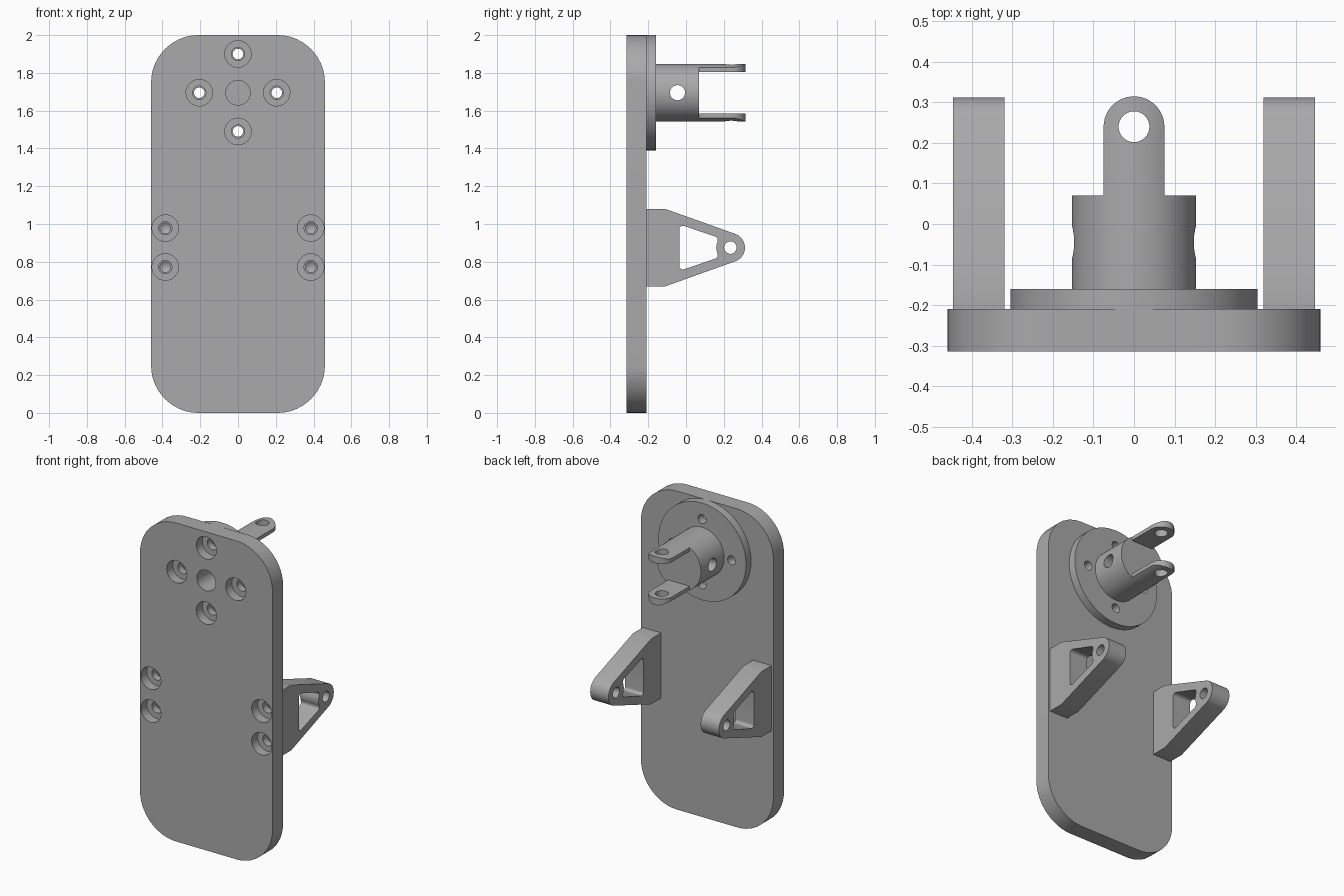
import bpy, bmesh, math
from mathutils import Vector

cube = bpy.data.objects.get("Cube")
if cube:
    bpy.data.objects.remove(cube, do_unlink=True)

grey = bpy.data.materials.new("plain grey")
grey.use_nodes = True
tone = (0.4, 0.4, 0.4, 1)
grey.diffuse_color = tone
grey.node_tree.nodes["Principled BSDF"].inputs["Base Color"].default_value = tone

# Maps outline coordinates (u, v) and depth d to space for each extrusion axis
AXES = {"x": lambda u, v, d: (d, u, v),
        "y": lambda u, v, d: (u, d, v),
        "z": lambda u, v, d: (u, v, d)}


def arc(u, v, r, start=0, sweep=360, n=48):
    count = n if sweep == 360 else n + 1
    angles = [math.radians(start + sweep * i / n) for i in range(count)]
    return [(u + r * math.cos(a), v + r * math.sin(a)) for a in angles]


def rounded(corners, r, n=6):
    """Round every corner of a convex outline."""
    out = []
    for i, c in enumerate(corners):
        p = Vector(c)
        a = (Vector(corners[i - 1]) - p).normalized()
        b = (Vector(corners[(i + 1) % len(corners)]) - p).normalized()
        half = a.angle(b) / 2
        centre = p + (a + b).normalized() * r / math.sin(half)
        reach = r / math.tan(half)
        s, e = p + a * reach - centre, p + b * reach - centre
        for k in range(n + 1):
            d = s.lerp(e, k / n).normalized() * r
            out.append(tuple(centre + d))
    return out


def prism(name, outline, axis, lo, hi, tip=None):
    """Extrude an outline along an axis; a tip closes the far end as a cone."""
    bm = bmesh.new()
    place = AXES[axis]
    near = [bm.verts.new(place(u, v, lo)) for u, v in outline]
    far = [bm.verts.new(place(u, v, hi)) for u, v in outline]
    bm.faces.new(near)
    point = bm.verts.new(place(*tip)) if tip else None
    if not tip:
        bm.faces.new(far[::-1])
    for i in range(len(outline)):
        bm.faces.new((near[i - 1], near[i], far[i], far[i - 1]))
        if tip:
            bm.faces.new((far[i - 1], far[i], point))
    bmesh.ops.recalc_face_normals(bm, faces=bm.faces)
    mesh = bpy.data.meshes.new(name)
    bm.to_mesh(mesh)
    bm.free()
    mesh.materials.append(grey)
    obj = bpy.data.objects.new(name, mesh)
    bpy.context.scene.collection.objects.link(obj)
    return obj


def carve(obj, cutters, mode="DIFFERENCE"):
    """Apply the cutters in turn, then remove them."""
    for cutter in cutters:
        mod = obj.modifiers.new("cut", "BOOLEAN")
        mod.operation, mod.solver, mod.object = mode, "EXACT", cutter
        cutter.hide_render = True
    graph = bpy.context.evaluated_depsgraph_get()
    graph.update()
    result = bpy.data.meshes.new_from_object(obj.evaluated_get(graph))
    obj.modifiers.clear()
    obj.data = result
    for cutter in cutters:
        bpy.data.objects.remove(cutter, do_unlink=True)


def hole(u, v, r, axis, lo, hi, tip=None):
    return prism("cutter", arc(u, v, r, n=32), axis, lo, hi, tip)


FRONT, BACK = -0.315, -0.21          # base plate faces
FLANGE, END = -0.16, 0.07            # flange rear face, barrel end
HUB, MID = 1.695, 0.875              # heights of the hub and the arms
BOLT = 0.205
hub_bolts = [(BOLT, HUB), (-BOLT, HUB), (0, HUB + BOLT), (0, HUB - BOLT)]
arm_heights = [MID - 0.103, MID + 0.103]
arm_bolts = [(s * 0.385, z) for s in (-1, 1) for z in arm_heights]

# Base plate with counterbored bolt holes and centre bore
plate = prism("base_plate",
              rounded([(-0.46, 0), (0.46, 0), (0.46, 2), (-0.46, 2)], 0.25, 10),
              "y", FRONT, BACK)
cuts = [hole(0, HUB, 0.065, "y", -0.4, -0.1)]
for x, z in hub_bolts + arm_bolts:
    cuts.append(hole(x, z, 0.07, "y", -0.4, -0.255))
    cuts.append(hole(x, z, 0.035, "y", -0.3, -0.1))
carve(plate, cuts)

# Round mounting flange
flange = prism("flange", arc(0, HUB, 0.305, n=96), "y", BACK, FLANGE)
carve(flange, [hole(0, HUB, 0.065, "y", -0.3, 0)]
      + [hole(x, z, 0.028, "y", -0.3, 0) for x, z in hub_bolts])

# Barrel with cross hole and blind bore
barrel = prism("barrel", arc(0, HUB, 0.153, n=64), "y", FLANGE, END)
carve(barrel, [hole(0, HUB, 0.065, "y", -0.3, 0.06),
               hole(-0.045, HUB, 0.04, "x", -0.3, 0.3)])

# Fork prongs trimmed to the barrel's round section
parts = [plate, flange, barrel]
for side, label in ((1, "upper"), (-1, "lower")):
    outline = [(-0.075, END), (0.075, END)] + arc(0, 0.24, 0.075, 0, 180, 24)
    lo, hi = sorted((HUB + side * 0.11, HUB + side * 0.2))
    prong = prism(label + "_fork_prong", outline, "z", lo, hi)
    carve(prong, [prism("cutter", arc(0, HUB, 0.153, n=64), "y", 0, 0.4)],
          "INTERSECT")
    carve(prong, [hole(0, 0.24, 0.038, "z", 1, 2.2)])
    parts.append(prong)

# Side arms with window, pivot hole and drilled bolt holes
EYE = 0.235
for side, label in ((1, "left"), (-1, "right")):
    outline = [(BACK, MID - 0.205), (-0.11, MID - 0.205)]
    outline += arc(EYE, MID, 0.077, -71, 142, 20)
    outline += [(-0.11, MID + 0.205), (BACK, MID + 0.205)]
    lo, hi = sorted((side * 0.32, side * 0.447))
    arm = prism(label + "_arm", outline, "x", lo, hi)
    window = prism("cutter", rounded([(-0.035, MID - 0.123), (0.168, MID - 0.054),
                                      (0.168, MID + 0.054), (-0.035, MID + 0.123)],
                                     0.018), "x", -1, 1)
    # Keep a round boss of material about the pivot
    carve(window, [hole(EYE, MID, 0.075, "x", -2, 2)])
    drills = [hole(side * 0.385, z, 0.028, "y", -0.3, -0.09,
                   (side * 0.385, z, -0.07)) for z in arm_heights]
    carve(arm, [window, hole(EYE, MID, 0.033, "x", -1, 1)] + drills)
    parts.append(arm)

# Smooth round walls, keep crisp edges
bpy.ops.object.select_all(action="DESELECT")
for obj in parts:
    obj.select_set(True)
bpy.context.view_layer.objects.active = plate
bpy.ops.object.shade_smooth_by_angle(angle=math.radians(30))
